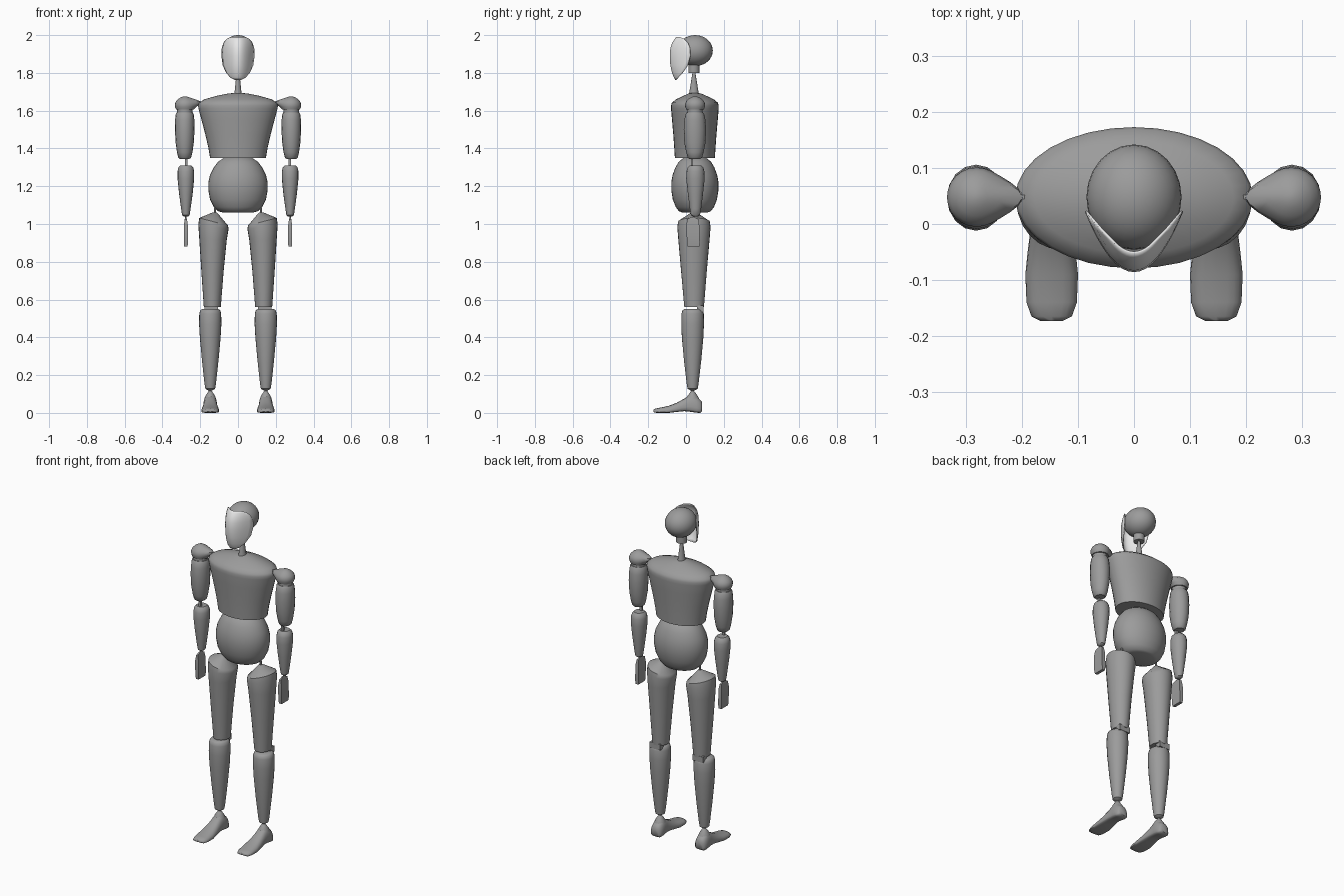
import bpy, bmesh, math
from mathutils import Vector


def material(name, v):
    m = bpy.data.materials.new(name)
    m.diffuse_color = (v, v, v, 1)
    return m


GREY = material("body grey", 0.33)
WHITE = material("mask white", 0.8)


def finish(name, bm, mat=GREY, angle=40):
    bmesh.ops.recalc_face_normals(bm, faces=bm.faces[:])
    me = bpy.data.meshes.new(name)
    bm.to_mesh(me)
    bm.free()
    me.materials.append(mat)
    ob = bpy.data.objects.new(name, me)
    bpy.context.collection.objects.link(ob)
    bpy.ops.object.select_all(action='DESELECT')
    ob.select_set(True)
    bpy.context.view_layer.objects.active = ob
    bpy.ops.object.shade_smooth_by_angle(angle=math.radians(angle))
    return ob


def loft(name, loops, **kw):
    """Skin a list of equal-length point loops and cap both ends."""
    bm = bmesh.new()
    rows = [[bm.verts.new(p) for p in loop] for loop in loops]
    n = len(rows[0])
    for a, b in zip(rows, rows[1:]):
        for i in range(n):
            j = (i + 1) % n
            bm.faces.new((a[i], a[j], b[j], b[i]))
    bm.faces.new(rows[0])
    bm.faces.new(rows[-1])
    return finish(name, bm, **kw)


def ring(z, x, y, rx, ry, n=24, tilt=0):
    pts = []
    for i in range(n):
        a = 2 * math.pi * i / n
        pts.append((x + rx * math.cos(a), y + ry * math.sin(a), z + tilt * math.cos(a)))
    return pts


def lathe(name, x, y, profile, n=24, **kw):
    """Elliptical body from (z, rx, ry) rows."""
    return loft(name, [ring(z, x, y, rx, ry, n) for z, rx, ry in profile], **kw)


def box(name, centre, size):
    bm = bmesh.new()
    bmesh.ops.create_cube(bm, size=1)
    for v in bm.verts:
        v.co = Vector(c + s * q for c, s, q in zip(centre, size, v.co))
    return finish(name, bm)


# Head
bm = bmesh.new()
bmesh.ops.create_uvsphere(bm, u_segments=24, v_segments=16, radius=1)
for v in bm.verts:
    v.co = Vector((v.co.x * .085, .048 + v.co.y * .094, 1.918 + v.co.z * .082))
finish("head", bm)
lathe("neck_collar", 0, .042, [(1.80, .030, .030), (1.85, .030, .030)])
lathe("neck", 0, .042, [(1.68, .024, .028), (1.70, .018, .024), (1.80, .008, .008)], n=16)

# Face mask: curved shell bent around the front of the head
rows = [(1.762, .016, -.056), (1.775, .040, -.064), (1.80, .063, -.074), (1.84, .081, -.083),
        (1.89, .088, -.086), (1.93, .086, -.083), (1.96, .077, -.073), (1.98, .060, -.060),
        (1.99, .038, -.052)]
bm = bmesh.new()
grid = []
for z, w, y in rows:
    xs = [w * (i / 8 - 1) for i in range(17)]
    grid.append([bm.verts.new((x, y + 14 * x * x, z)) for x in xs])
for a, b in zip(grid, grid[1:]):
    for i in range(16):
        bm.faces.new((a[i], a[i + 1], b[i + 1], b[i]))
mask = finish("face_mask", bm, WHITE)
shell = mask.modifiers.new("shell", 'SOLIDIFY')
shell.thickness = .004
shell.offset = -1

# Torso and pelvis
lathe("torso", 0, .047, [
    (1.35, .148, .106), (1.40, .156, .109), (1.47, .172, .114), (1.55, .193, .121),
    (1.61, .209, .126), (1.627, .212, .126), (1.642, .207, .122), (1.66, .178, .100),
    (1.678, .115, .062), (1.69, .055, .035), (1.695, .015, .012)], n=32)
lathe("pelvis", 0, .047, [
    (1.062, .085, .070), (1.068, .105, .085), (1.09, .128, .101), (1.13, .148, .117),
    (1.18, .157, .125), (1.22, .157, .125), (1.26, .148, .118), (1.30, .128, .103),
    (1.33, .105, .085), (1.35, .075, .060), (1.36, .040, .035)], n=32)
lathe("waist_peg", 0, .047, [(1.33, .02, .02), (1.37, .02, .02)], n=12)

for s, side in ((-1, "left"), (1, "right")):
    # Shoulder cap: dome drawn out to a point toward the chest
    loops = []
    for z, r, reach in ((1.605, .046, 0), (1.62, .052, .008), (1.635, .053, .03),
                        (1.65, .047, .035), (1.663, .034, .012), (1.672, .019, 0), (1.676, .006, 0)):
        loop = []
        for px, py, pz in ring(z, 0, 0, r, r, 24):
            t = max(0, px / r)
            loop.append((s * (.281 - px - reach * t ** 5), .048 + py, pz))
        loops.append(loop)
    loft(side + "_shoulder", loops)
    bm = bmesh.new()
    bmesh.ops.create_cone(bm, segments=20, radius1=.036, radius2=.005, depth=.075, cap_ends=True)
    for v in bm.verts:
        v.co = Vector((s * (.232 - v.co.z), .048 + v.co.y * 1.15,
                       1.64 + v.co.x * .6 + v.co.z * .08))
    finish(side + "_shoulder_point", bm)
    box(side + "_shoulder_peg", (s * .198, .048, 1.645), (.022, .007, .008))

    # Arm
    lathe(side + "_upper_arm_joint", s * .282, .047, [(1.58, .04, .04), (1.61, .04, .04)], n=12)
    lathe(side + "_upper_arm", s * .282, .047, [
        (1.345, .026, .030), (1.352, .034, .038), (1.38, .041, .046), (1.43, .048, .056),
        (1.50, .052, .059), (1.55, .051, .056), (1.58, .048, .050), (1.59, .043, .043)], n=16)
    box(side + "_elbow_peg", (s * .274, .032, 1.335), (.014, .012, .09))
    lathe(side + "_forearm", s * .276, .050, [
        (1.04, .012, .014), (1.047, .020, .024), (1.08, .025, .030), (1.16, .036, .040),
        (1.24, .044, .049), (1.28, .044, .047), (1.30, .039, .041), (1.311, .028, .030)], n=16)
    # Hand: flat paddle
    loft(side + "_hand", [
        [(s * .276 + dx * w, y, z) for dx, y in ((-1, y0), (1, y0), (1, y1), (-1, y1))]
        for z, w, y0, y1 in ((.88, .009, .008, .071), (.90, .011, .005, .073),
                             (.99, .011, .002, .071), (1.025, .006, .006, .066),
                             (1.036, .003, .028, .044))], angle=30)
    lathe(side + "_wrist_peg", s * .276, .04, [(1.02, .004, .004), (1.05, .004, .004)], n=8)

    # Thigh with a slanted, peaked top
    loft(side + "_thigh", [
        ring(.56, s * .136, .043, .045, .052),
        ring(.75, s * .135, .042, .059, .068),
        ring(.92, s * .132, .042, .073, .083),
        ring(.985, s * .130, .042, .080, .088, tilt=s * .012),
        ring(1.012, s * .129, .042, .076, .084, tilt=s * .020),
        ring(1.062, s * .122, .042, .010, .012)])
    lathe(side + "_hip_peg", s * .122, .042, [(1.05, .006, .006), (1.085, .006, .006)], n=8)

    # Lower leg
    box(side + "_knee_peg", (s * .142, .075, .552), (.07, .034, .035))
    lathe(side + "_shin", s * .147, .035, [
        (.118, .010, .010), (.128, .026, .027), (.16, .031, .032), (.28, .044, .046),
        (.40, .055, .057), (.47, .059, .060), (.525, .058, .059), (.542, .053, .054),
        (.55, .043, .044)])
    lathe(side + "_ankle_peg", s * .147, .035, [(.10, .008, .008), (.125, .008, .008)], n=8)

    # Foot: sections run from toe to heel as (y, half width, sole, top)
    loops = []
    for y, w, lo, hi in ((-.173, .020, .006, .016), (-.165, .036, .001, .022),
                         (-.14, .045, 0, .027), (-.09, .047, 0, .038), (-.05, .043, .005, .053),
                         (-.01, .038, .009, .075), (.015, .036, .007, .092), (.035, .037, .004, .098),
                         (.055, .037, .001, .088), (.075, .034, 0, .070), (.086, .024, .008, .056)):
        loop = []
        for i in range(20):
            a = 2 * math.pi * i / 20
            c, q = math.cos(a), math.sin(a)
            e = .45 if q < 0 else 1.0
            px = math.copysign(abs(c) ** .7, c) * w
            mid = lo + (hi - lo) * .3
            h = (mid - lo) if q < 0 else (hi - mid)
            loop.append((s * .147 + px, y, mid + math.copysign(abs(q) ** e, q) * h))
        loops.append(loop)
    loft(side + "_foot", loops, angle=50)
    lathe(side + "_ankle", s * .147, .035, [
        (.06, .034, .040), (.085, .028, .030), (.105, .016, .016), (.118, .006, .006)], n=16)
